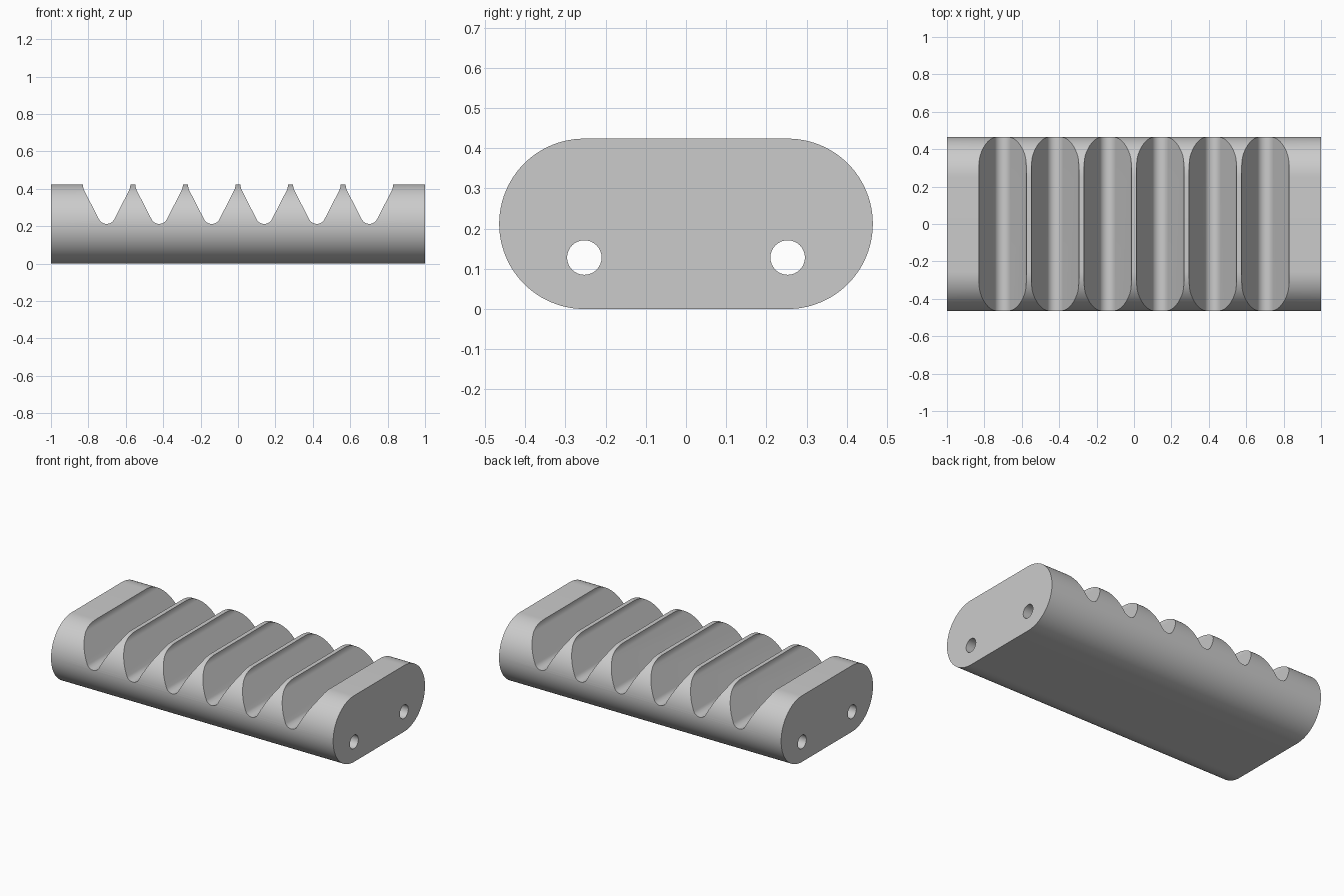
import bpy
import bmesh
from math import sin, cos, pi, radians
from mathutils import Vector

if "Cube" in bpy.data.objects:
    bpy.data.objects.remove(bpy.data.objects["Cube"], do_unlink=True)

LENGTH, RADIUS, HALF_FLAT = 2.0, 0.212, 0.253
PITCH, GROOVES = 0.281, 6
HOLE_RADIUS, HOLE_Z = 0.043, 0.128


def arc(cx, cy, r, a0, a1, n):
    """Points along an arc, angles in degrees."""
    steps = [radians(a0 + (a1 - a0) * i / n) for i in range(n + 1)]
    return [(cx + r * cos(a), cy + r * sin(a)) for a in steps]


def prism(bm, outline, direction):
    """Extrude a closed outline of 3D points along a direction."""
    face = bm.faces.new([bm.verts.new(p) for p in outline])
    moved = bmesh.ops.extrude_face_region(bm, geom=[face])["geom"]
    verts = [v for v in moved if isinstance(v, bmesh.types.BMVert)]
    bmesh.ops.translate(bm, verts=verts, vec=Vector(direction))


def make_object(name, bm):
    bmesh.ops.recalc_face_normals(bm, faces=bm.faces)
    mesh = bpy.data.meshes.new(name)
    bm.to_mesh(mesh)
    bm.free()
    obj = bpy.data.objects.new(name, mesh)
    bpy.context.collection.objects.link(obj)
    return obj


# Body: stadium section run along x
bm = bmesh.new()
section = arc(HALF_FLAT, RADIUS, RADIUS, -90, 90, 48)
section += arc(-HALF_FLAT, RADIUS, RADIUS, 90, 270, 48)
prism(bm, [(-LENGTH / 2, y, z) for y, z in section], (LENGTH, 0, 0))
body = make_object("soap_dish_body", bm)

# Groove section: rounded floor, sloping walls, curving upright at the top
TOP = 2 * RADIUS
half = arc(0, RADIUS + 0.046, 0.046, -90, -28, 8)
half += arc(0.127 - 0.08, TOP, 0.08, -28, 0, 6)
half.append((0.127, TOP + 0.1))
groove = half + [(-x, z) for x, z in reversed(half[1:])]

# Cutters: the row of grooves and the two lengthwise holes
bm = bmesh.new()
for i in range(GROOVES):
    cx = (i - (GROOVES - 1) / 2) * PITCH
    prism(bm, [(cx + x, -0.6, z) for x, z in groove], (0, 1.2, 0))
for side in (-1, 1):
    ring = arc(side * HALF_FLAT, HOLE_Z, HOLE_RADIUS, 0, 360, 32)[:-1]
    prism(bm, [(-1.1, y, z) for y, z in ring], (2.2, 0, 0))
cutter = make_object("groove_and_hole_cutter", bm)
cutter.hide_render = True

bpy.context.view_layer.objects.active = body
body.select_set(True)
cut = body.modifiers.new("grooves_and_holes", "BOOLEAN")
cut.operation = "DIFFERENCE"
cut.solver = "EXACT"
cut.object = cutter
bpy.ops.object.modifier_apply(modifier=cut.name)
bpy.data.objects.remove(cutter, do_unlink=True)

# Plain grey finish
GREY = (0.6, 0.6, 0.6, 1)
mat = bpy.data.materials.new("plain_grey")
mat.use_nodes = True
mat.diffuse_color = GREY
mat.node_tree.nodes["Principled BSDF"].inputs["Base Color"].default_value = GREY
body.data.materials.clear()
body.data.materials.append(mat)

bpy.ops.object.shade_smooth_by_angle(angle=radians(25))
